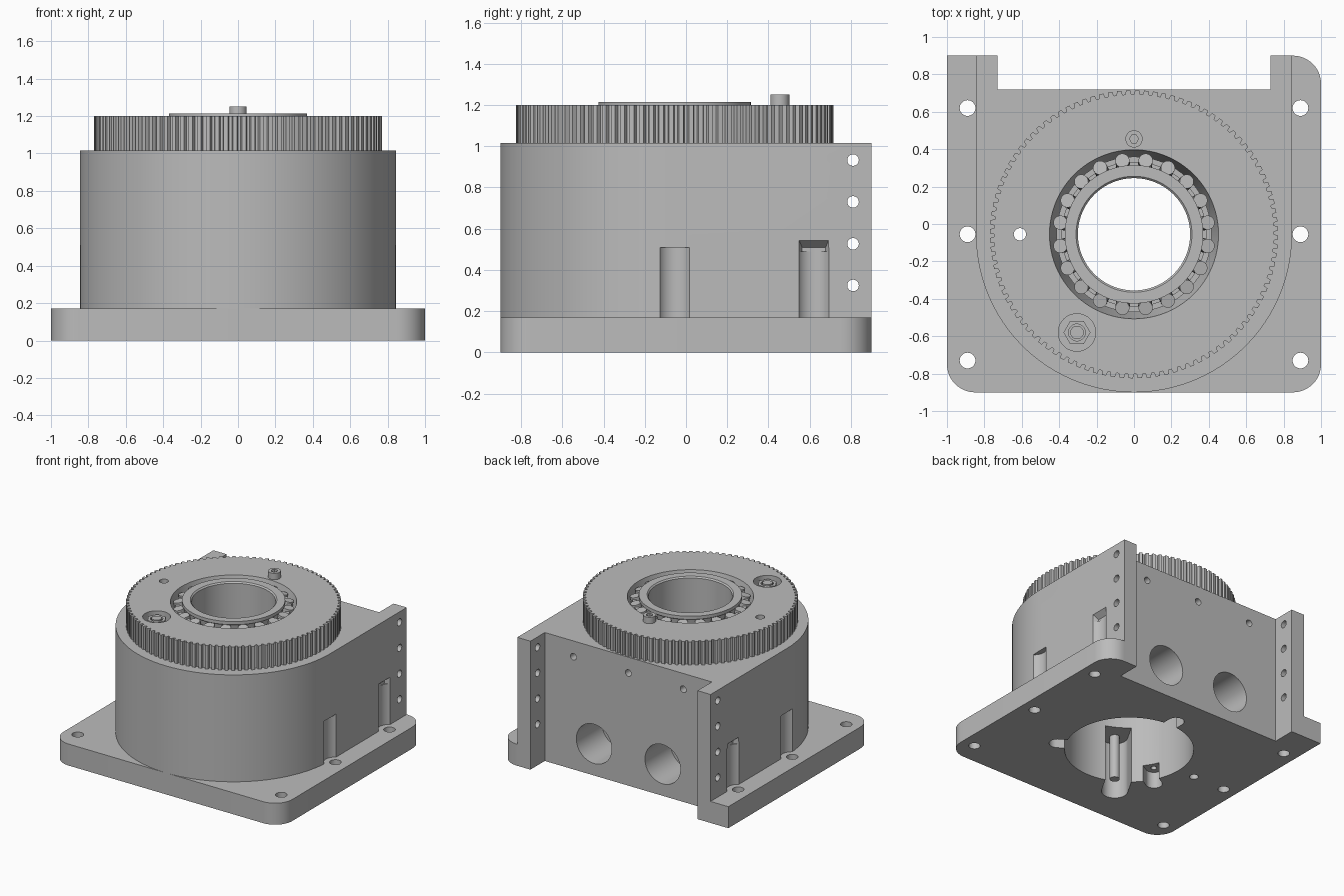
import bpy, bmesh, math
from mathutils import Matrix, Vector

old = bpy.data.objects.get("Cube")
if old:
    bpy.data.objects.remove(old, do_unlink=True)

CY = -0.055            # main axis of the gear and bore
TOP = 1.015            # top of the housing
GEAR_TOP = 1.2

grey = bpy.data.materials.new("machined grey")
grey.use_nodes = True
colour = (0.5, 0.5, 0.5, 1)
grey.diffuse_color = colour
grey.node_tree.nodes["Principled BSDF"].inputs["Base Color"].default_value = colour


def make(name, bm):
    bmesh.ops.recalc_face_normals(bm, faces=bm.faces)
    mesh = bpy.data.meshes.new(name)
    bm.to_mesh(mesh)
    bm.free()
    obj = bpy.data.objects.new(name, mesh)
    bpy.context.collection.objects.link(obj)
    mesh.materials.append(grey)
    return obj


def prism(name, outline, z0, z1):
    bm = bmesh.new()
    face = bm.faces.new([bm.verts.new((x, y, z0)) for x, y in outline])
    new = bmesh.ops.extrude_face_region(bm, geom=[face])["geom"]
    bmesh.ops.translate(bm, vec=(0, 0, z1 - z0),
                        verts=[v for v in new if isinstance(v, bmesh.types.BMVert)])
    return make(name, bm)


def arc(cx, cy, r, a0, a1, n):
    steps = [math.radians(a0 + (a1 - a0) * i / n) for i in range(n + 1)]
    return [(cx + r * math.cos(a), cy + r * math.sin(a)) for a in steps]


def cylinder(name, x, y, r, z0, z1, sides=48):
    return prism(name, arc(x, y, r, 0, 360, sides)[:-1], z0, z1)


def slot(name, angle, r, width, z0, z1):
    """Round-ended radial slot running out from the main axis."""
    h = width / 2
    pts = [(0, -h)] + arc(r - h, 0, h, -90, 90, 16) + [(0, h)]
    c, s = math.cos(math.radians(angle)), math.sin(math.radians(angle))
    return prism(name, [(c * x - s * y, CY + s * x + c * y) for x, y in pts], z0, z1)


def rod(name, p0, p1, r, sides=32):
    """Cylinder between two points."""
    p0, p1 = Vector(p0), Vector(p1)
    d = p1 - p0
    bm = bmesh.new()
    bmesh.ops.create_cone(bm, cap_ends=True, segments=sides, radius1=r, radius2=r, depth=d.length,
                          matrix=Matrix.Translation((p0 + p1) / 2) @ d.to_track_quat('Z', 'Y').to_matrix().to_4x4())
    return make(name, bm)


def hull(name, points):
    bm = bmesh.new()
    for p in points:
        bm.verts.new(p)
    bmesh.ops.convex_hull(bm, input=bm.verts)
    return make(name, bm)


def lathe(name, profile, sides=96):
    """Closed radius/height profile turned about the main axis."""
    bm = bmesh.new()
    rings = []
    for i in range(sides):
        a = math.tau * i / sides
        rings.append([bm.verts.new((r * math.cos(a), CY + r * math.sin(a), z)) for r, z in profile])
    n = len(profile)
    for i in range(sides):
        a, b = rings[i], rings[(i + 1) % sides]
        for j in range(n):
            bm.faces.new((a[j], b[j], b[(j + 1) % n], a[(j + 1) % n]))
    return make(name, bm)


def combine(obj, others, operation='DIFFERENCE'):
    for other in others:
        mod = obj.modifiers.new("cut", 'BOOLEAN')
        mod.operation = operation
        mod.solver = 'EXACT'
        mod.object = other
        dg = bpy.context.evaluated_depsgraph_get()
        mesh = bpy.data.meshes.new_from_object(obj.evaluated_get(dg))
        obj.modifiers.clear()
        obj.data = mesh
        bpy.data.objects.remove(other, do_unlink=True)


# Housing: base plate with three rounded corners joined to a D-shaped body
R = 0.15
plate = (arc(-1 + R, -0.9 + R, R, 180, 270, 12) + arc(1 - R, -0.9 + R, R, 270, 360, 12)
         + arc(1 - R, 0.9 - R, R, 0, 90, 12) + [(-1, 0.9)])
housing = prism("housing", plate, 0, 0.17)
body = prism("body", arc(0, CY, 0.845, 180, 360, 48) + [(0.845, 0.9), (-0.845, 0.9)], 0, TOP)
combine(housing, [body], 'UNION')

# Rear notch between the ears, and the main bore
cuts = [prism("notch", [(-0.73, 0.72), (0.73, 0.72), (0.73, 1), (-0.73, 1)], -0.1, 1.2),
        cylinder("bore", 0, CY, 0.465, -0.1, 1.2, 96),
        cylinder("pin_hole", -0.61, CY, 0.033, -0.1, 1.2, 24)]
# Radial pockets under the base, each with a small screw hole
for angle in (90, -30, 210):
    a = math.radians(angle)
    cuts.append(slot("pocket", angle, 0.585, 0.12, -0.1, 0.13))
    cuts.append(cylinder("pocket_hole", 0.52 * math.cos(a), CY + 0.52 * math.sin(a), 0.022, 0.1, 0.4, 16))
NUT = (-0.305, -0.58)
nut_angle = math.degrees(math.atan2(NUT[1] - CY, NUT[0]))
cuts.append(slot("shaft_slot", nut_angle, 0.705, 0.19, -0.1, 0.45))
# Rear wall: two large holes and three small ones
for x in (-0.3, 0.3):
    cuts.append(rod("large_hole", (x, 0.8, 0.25), (x, 0.4, 0.25), 0.155, 48))
for x in (-0.48, 0, 0.48):
    cuts.append(rod("small_hole", (x, 0.8, 0.89), (x, 0.6, 0.89), 0.026))
for z in (0.325, 0.527, 0.73, 0.933):
    cuts.append(rod("ear_hole", (-1.1, 0.81, z), (1.1, 0.81, z), 0.028))
# Mounting holes with clearance recesses in the side walls
for s in (-1, 1):
    for y in (-0.73, CY, 0.62):
        cuts.append(cylinder("mount_hole", s * 0.89, y, 0.042, -0.1, 0.3, 32))
    for y in (CY, 0.62):
        cuts.append(cylinder("clearance", s * 0.89, y, 0.086, 0.17, 0.51, 48))
    cuts.append(hull("sloped_top", [(s * x, 0.62 + t * w, z) for t in (-1, 1) for x, w, z in
                                    ((0.85, 0.073, 0.548), (0.85, 0.073, 0.49),
                                     (0.805, 0.057, 0.51), (0.805, 0.057, 0.49))]))
combine(housing, cuts)

# Toothed gear ring
TEETH = 100
outline = []
for i in range(TEETH):
    for f, r in ((0, 0.748), (0.3, 0.748), (0.42, 0.77), (0.88, 0.77)):
        a = math.tau * (i + f) / TEETH
        outline.append((r * math.cos(a), CY + r * math.sin(a)))
gear = prism("gear", outline, TOP, GEAR_TOP)
combine(gear, [cylinder("bearing_bore", 0, CY, 0.463, 0.9, 1.3, 96),
               cylinder("pin_hole", -0.61, CY, 0.033, 0.9, 1.3, 24),
               cylinder("nut_recess", *NUT, 0.1, 1.12, 1.3)])

# Tapered roller bearing
outer_race = lathe("outer_race", [(0.464, 0.9), (0.464, GEAR_TOP), (0.452, GEAR_TOP), (0.39, 0.92), (0.33, 0.92), (0.33, 0.9)])
inner_race = lathe("inner_race", [(0.3, 0.9), (0.3, 1.205), (0.31, 1.215), (0.37, 1.215), (0.37, 1.19),
                                  (0.36, 1.18), (0.315, 0.93), (0.335, 0.92), (0.335, 0.9)])
cage = lathe("bearing_cage", [(0.385, 1.15), (0.385, 1.165), (0.415, 1.165), (0.415, 1.15)])
rollers = []
for i in range(20):
    a = math.tau * (i + 0.5) / 20
    c, s = math.cos(a), math.sin(a)
    rollers.append(rod("bearing_roller", (0.352 * c, CY + 0.352 * s, 0.94),
                       (0.399 * c, CY + 0.399 * s, 1.18), 0.038, 20))

# Hexagonal nut on its shaft
nut = cylinder("hex_nut", *NUT, 0.072, 1.11, 1.185, 6)
combine(nut, [cylinder("nut_bore", *NUT, 0.045, 1.165, 1.3, 32)])
shaft = cylinder("shaft", *NUT, 0.036, 0.1, 1.19, 32)

# Socket head screw
screw = cylinder("socket_screw", 0, 0.455, 0.046, 1.19, 1.25, 32)
combine(screw, [cylinder("hex_socket", 0, 0.455, 0.024, 1.22, 1.3, 6)])

# Smooth the round parts and keep the edges crisp
bpy.ops.object.select_all(action='DESELECT')
for obj in [housing, gear, outer_race, inner_race, cage, nut, shaft, screw] + rollers:
    obj.select_set(True)
bpy.context.view_layer.objects.active = housing
bpy.ops.object.shade_smooth_by_angle(angle=math.radians(25))
